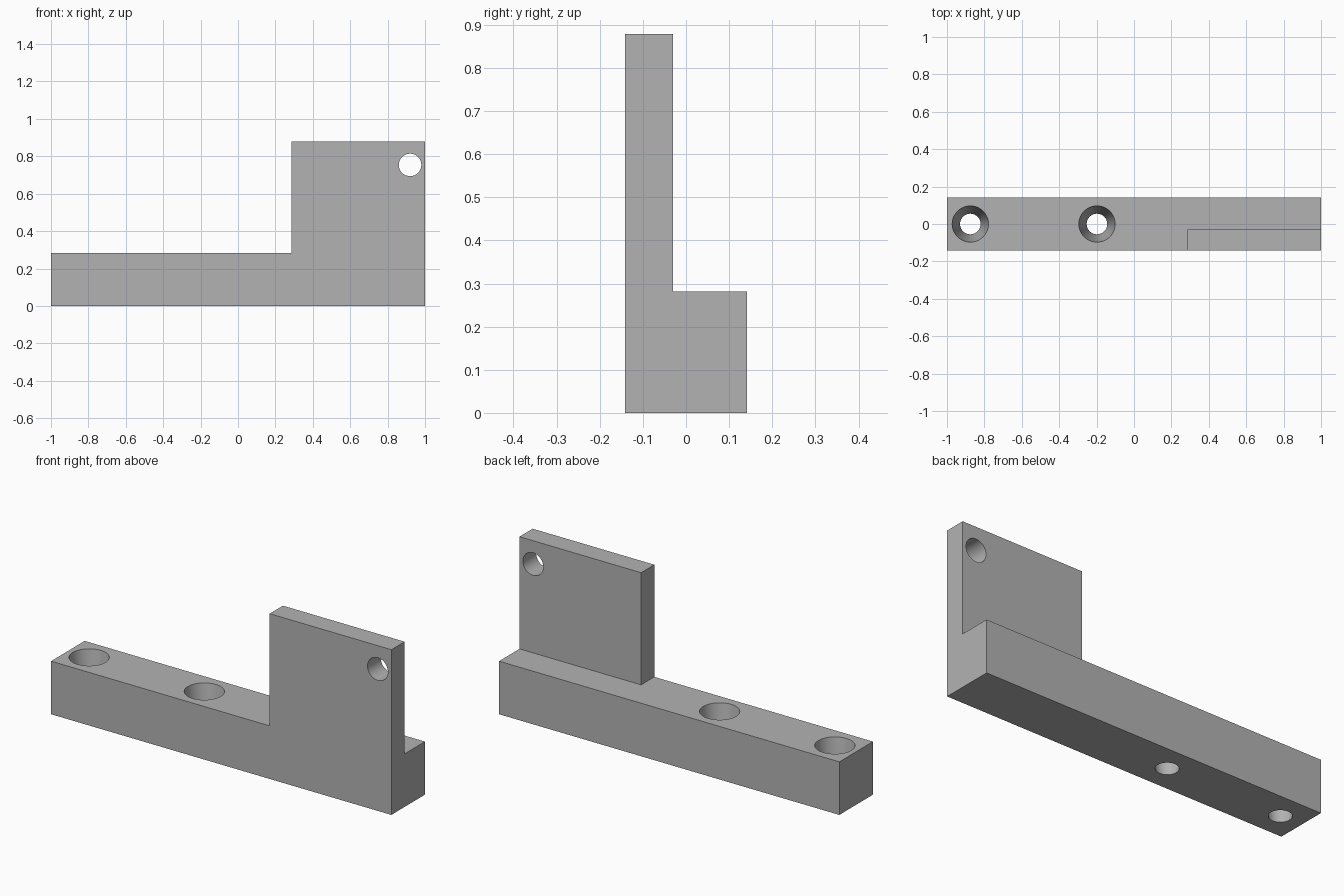
import bpy
import bmesh
import math
from mathutils import Matrix, Vector

default = bpy.data.objects.get("Cube")
if default:
    bpy.data.objects.remove(default, do_unlink=True)

HALF_DEPTH = 0.141
BAR_TOP = 0.282
PLATE_TOP = 0.878
PLATE_X = 0.285
PLATE_BACK = -0.03

grey = bpy.data.materials.new("plain grey")
grey.use_nodes = True
colour = (0.45, 0.45, 0.45, 1)
grey.diffuse_color = colour
grey.node_tree.nodes["Principled BSDF"].inputs["Base Color"].default_value = colour


def make_object(name, bm):
    bmesh.ops.recalc_face_normals(bm, faces=bm.faces)
    mesh = bpy.data.meshes.new(name)
    bm.to_mesh(mesh)
    bm.free()
    mesh.materials.append(grey)
    obj = bpy.data.objects.new(name, mesh)
    bpy.context.collection.objects.link(obj)
    return obj


def extrude_profile(name, points, y0, y1):
    """Solid from an x-z outline, extruded along y."""
    bm = bmesh.new()
    face = bm.faces.new([bm.verts.new((x, y0, z)) for x, z in points])
    out = bmesh.ops.extrude_face_region(bm, geom=[face])
    verts = [g for g in out["geom"] if isinstance(g, bmesh.types.BMVert)]
    bmesh.ops.translate(bm, verts=verts, vec=(0, y1 - y0, 0))
    return make_object(name, bm)


def round_cutter(name, centre, r_low, r_high, length, tilt=0):
    bm = bmesh.new()
    matrix = Matrix.Translation(Vector(centre)) @ Matrix.Rotation(tilt, 4, "X")
    bmesh.ops.create_cone(bm, cap_ends=True, segments=64, radius1=r_low,
                          radius2=r_high, depth=length, matrix=matrix)
    return make_object(name, bm)


def cut(target, cutter):
    cutter.hide_render = True
    mod = target.modifiers.new(cutter.name, "BOOLEAN")
    mod.operation = "DIFFERENCE"
    mod.solver = "EXACT"
    mod.object = cutter
    bpy.context.view_layer.objects.active = target
    bpy.ops.object.modifier_apply(modifier=mod.name)
    bpy.data.objects.remove(cutter, do_unlink=True)


# Bar with a raised end, at full depth
bracket = extrude_profile("bracket", [
    (-1, 0), (1, 0), (1, PLATE_TOP), (PLATE_X, PLATE_TOP),
    (PLATE_X, BAR_TOP), (-1, BAR_TOP)], -HALF_DEPTH, HALF_DEPTH)

# Thin the raised end to an upright plate along the front
cut(bracket, extrude_profile("plate_relief", [
    (0, BAR_TOP), (1.2, BAR_TOP), (1.2, 1), (0, 1)], PLATE_BACK, 0.3))

# Tapered screw holes through the bar, wide at the top
R_LOW, R_HIGH, EXTRA = 0.055, 0.097, 0.05
taper = (R_HIGH - R_LOW) / BAR_TOP * EXTRA
for x in (-0.875, -0.198):
    cut(bracket, round_cutter("screw_hole", (x, 0, BAR_TOP / 2), R_LOW - taper,
                              R_HIGH + taper, BAR_TOP + 2 * EXTRA))

# Straight hole through the corner of the plate
cut(bracket, round_cutter("plate_hole", (0.92, -0.085, 0.754), 0.06, 0.06,
                          0.3, math.pi / 2))

bpy.ops.object.select_all(action="DESELECT")
bracket.select_set(True)
bpy.context.view_layer.objects.active = bracket
bpy.ops.object.shade_smooth_by_angle(angle=math.radians(30))
